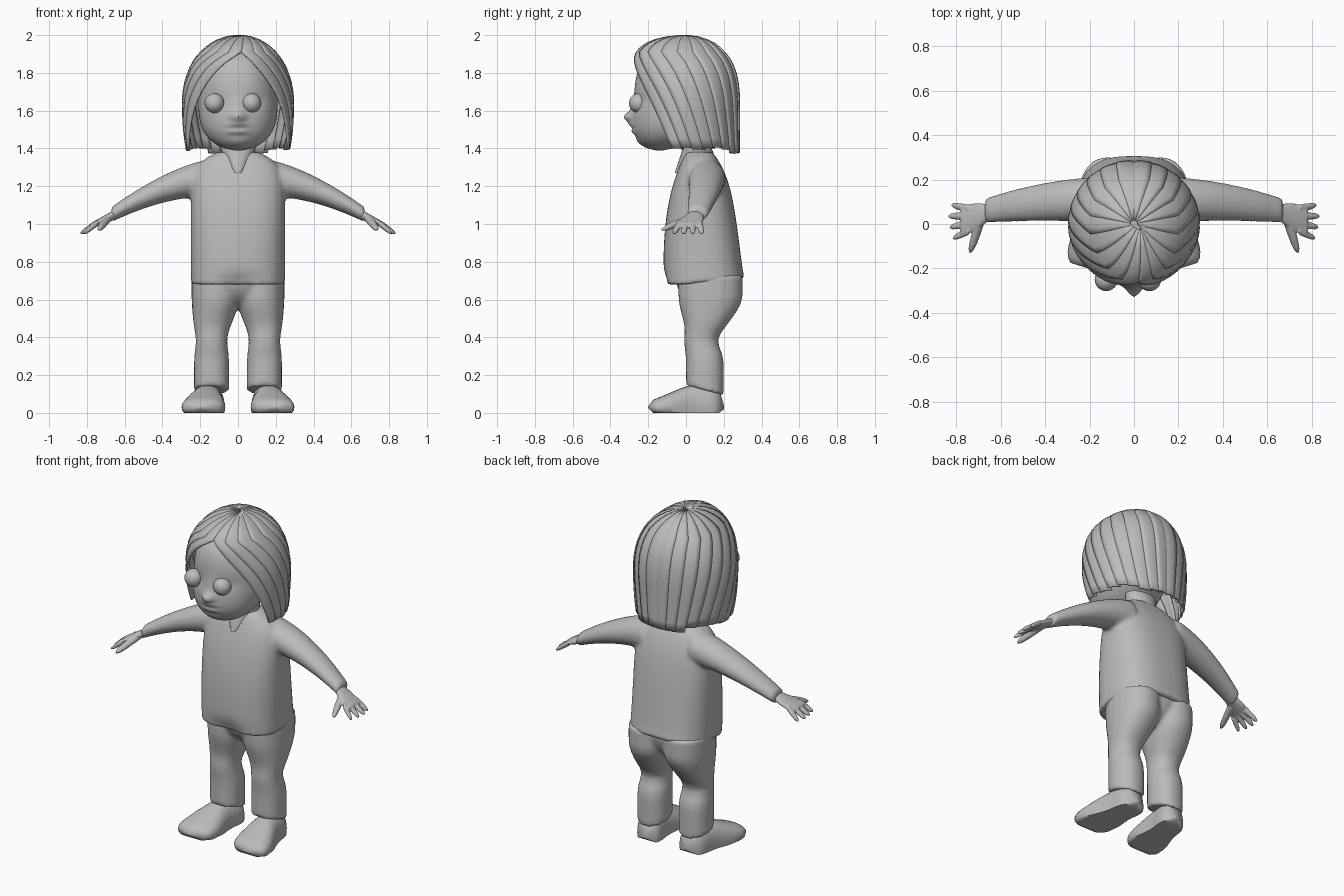
import bpy, bmesh, math, random
from mathutils import Vector

random.seed(4)
if "Cube" in bpy.data.objects:
    bpy.data.objects.remove(bpy.data.objects["Cube"])

SHADE = 0.5
GREY = (SHADE, SHADE, SHADE, 1)
clay = bpy.data.materials.new("plain grey")
clay.use_nodes = True
clay.diffuse_color = GREY
clay.node_tree.nodes["Principled BSDF"].inputs["Base Color"].default_value = GREY


def finish(name, bm, angle=50):
    mesh = bpy.data.meshes.new(name)
    bm.to_mesh(mesh)
    bm.free()
    mesh.materials.append(clay)
    obj = bpy.data.objects.new(name, mesh)
    bpy.context.collection.objects.link(obj)
    bpy.ops.object.select_all(action='DESELECT')
    obj.select_set(True)
    bpy.context.view_layer.objects.active = obj
    bpy.ops.object.shade_smooth_by_angle(angle=math.radians(angle))
    return obj


def fuse(name, parts, voxel):
    """Join overlapping parts into one smooth skin."""
    bpy.ops.object.select_all(action='DESELECT')
    for part in parts:
        part.select_set(True)
    bpy.context.view_layer.objects.active = parts[0]
    bpy.ops.object.join()
    parts[0].name = name
    skin = parts[0].modifiers.new("skin", 'REMESH')
    skin.mode = 'VOXEL'
    skin.voxel_size = voxel
    skin.use_smooth_shade = True
    soften = parts[0].modifiers.new("soften", 'SMOOTH')
    soften.iterations = 4


def mix(start, end, t):
    return start + (end - start) * t


def ease(low, high, value):
    """Smooth step from nought to one between low and high."""
    t = min(max((value - low) / (high - low), 0), 1)
    return t * t * (3 - 2 * t)


def bell(value, middle, width):
    return math.exp(-((value - middle) / width) ** 2)


def rounded(t, power):
    """Full in the middle, closing at both ends."""
    return math.sqrt(max(1 - abs(2 * t - 1) ** power, 0.01))


def loft(name, rule, axis="z", side=1, power=2, sides=24, steps=16, shape=None):
    """Skin rings along an axis; rule(t) gives ring centre and two radii."""
    bm = bmesh.new()
    rings = []
    for j in range(steps + 1):
        centre, across, along = rule(j / steps)
        ring = []
        for k in range(sides):
            angle = math.tau * k / sides
            c, s = math.cos(angle), math.sin(angle)
            c = math.copysign(abs(c) ** (2 / power), c) * across
            s = math.copysign(abs(s) ** (2 / power), s) * along
            offset = {"x": (0, c, s), "y": (c, 0, s), "z": (c, s, 0)}[axis]
            point = Vector(centre) + Vector(offset)
            if shape:
                shape(point)
            point.x *= side
            ring.append(bm.verts.new(point))
        rings.append(ring)
    for low, high in zip(rings, rings[1:]):
        for k in range(sides):
            bm.faces.new((low[k - 1], low[k], high[k], high[k - 1]))
    bm.faces.new(rings[0])
    bm.faces.new(rings[-1])
    bmesh.ops.recalc_face_normals(bm, faces=bm.faces)
    return finish(name, bm)


def ball(name, centre, radii):
    bm = bmesh.new()
    bmesh.ops.create_uvsphere(bm, u_segments=24, v_segments=16, radius=1)
    bmesh.ops.scale(bm, vec=radii, verts=bm.verts)
    bmesh.ops.translate(bm, vec=centre, verts=bm.verts)
    return finish(name, bm)


def bump(point, x, z, width, height, push):
    """Push the front of a surface out around a spot."""
    point.y -= push * bell(point.x, x, width) * bell(point.z, z, height)


# Head with modelled nose, lips, chin and eye sockets
def head_rule(t):
    girth = rounded(t, 3)
    centre = (0, -0.14 * (1 - t) ** 2, mix(1.39, 1.94, t))
    return centre, 0.21 * girth, mix(0.19, 0.29, t) * girth


def face(point):
    if point.y < -0.1:
        bump(point, 0, 1.565, 0.035, 0.03, 0.045)
        bump(point, 0, 1.62, 0.03, 0.05, 0.01)
        for lip in (1.525, 1.49):
            bump(point, 0, lip, 0.055, 0.015, 0.015)
        bump(point, 0, 1.43, 0.05, 0.03, 0.01)
        for x in (-0.1, 0.1):
            bump(point, x, 1.65, 0.05, 0.04, -0.01)


loft("head", head_rule, power=2.15, sides=72, steps=64, shape=face)
for name, x in (("right_eye", -0.125), ("left_eye", 0.07)):
    ball(name, (x, -0.25, 1.64), [0.052] * 3)

# Neck showing through the neckline
loft("neck", lambda t: ((0, 0.06, mix(1.27, 1.45, t)), 0.1 * max(t, 0.02) ** 0.25, mix(0.12, 0.06, t)))


# Shirt
def shirt_rule(t):
    front = -0.12 + 0.12 * t ** 3
    back = 0.31 - 0.09 * t - 0.08 * t ** 6
    width = 0.25 - 0.14 * t ** 12
    return (0, (front + back) / 2, mix(0.68, 1.38, t)), width, (back - front) / 2


def hem(point):
    if point.y < 0:
        bump(point, 0, 0.67, 0.11, 0.06, -0.035)
    else:
        point.z += point.y / 10 * bell(point.z, 0.68, 0.05)


shirt = [loft("shirt", shirt_rule, power=2.6, sides=40, steps=24, shape=hem)]


# Trousers
def leg_rule(t):
    z = mix(0.12, 0.73, t)
    hip = ease(0.4, 0.62, z)
    knee = bell(z, 0.38, 0.06)
    centre = (0.14 - 0.022 * hip, 0.1 + 0.03 * hip - 0.02 * knee, z)
    return centre, 0.093 + 0.035 * hip - 0.01 * knee, 0.1 + 0.07 * hip - 0.01 * knee


def cuff(point):
    point.z += (0.1 - point.y) * 0.3 * (1 - ease(0.1, 0.2, point.z))


trousers = [ball("trousers", (0, 0.115, 0.72), (0.23, 0.17, 0.17))]


# Shoe, from heel to toe
def shoe_rule(t):
    end = rounded(t, 8)
    width = mix(0.08, 0.115, ease(0.3, 0.8, t))
    top = mix(0.12, 0.045, ease(0.35, 1, t))
    return (mix(0.14, 0.195, t), mix(0.2, -0.2, t), 0.03), width * end, top * end


def sole(point):
    point.z = max(point.z, 0)


# Arm and hand
def sleeve_rule(t):
    centre = (mix(0.16, 0.67, t), 0.11 - 0.05 * t * t, 1.24 - 0.19 * t ** 1.6)
    return centre, 0.1 - 0.045 * t ** 1.5, mix(0.1, 0.04, t)


def palm_rule(t):
    centre = (mix(0.63, 0.78, t), mix(0.06, 0.01, t), mix(1.06, 0.99, t))
    return centre, mix(0.035, 0.065, ease(0, 0.7, t)), mix(0.03, 0.014, t)


def digit(name, root, tip, radius, axis, side):
    def rule(t):
        size = radius * mix(1, 0.8, t) * math.sqrt(1.1 - t ** 6)
        return Vector(root).lerp(Vector(tip), t), size, size
    return loft(name, rule, axis, side, sides=10, steps=8)


for side, word in ((1, "left"), (-1, "right")):
    trousers.append(loft(word + "_leg", leg_rule, side=side, power=2.2, shape=cuff))
    loft(word + "_shoe", shoe_rule, "y", side, power=2.3, shape=sole)
    shirt.append(loft(word + "_sleeve", sleeve_rule, "x", side))
    hand = [loft(word + "_palm", palm_rule, "x", side, steps=8)]
    for spread in range(4):
        # Fingers fan from the back of the hand to the front
        root = (0.745, 0.07 - 0.034 * spread, 1.005)
        tip = (0.84 - 0.014 * abs(spread - 1.3), 0.085 - 0.05 * spread, 0.95)
        hand.append(digit(word + "_finger", root, tip, 0.018, "x", side))
    hand.append(digit(word + "_thumb", (0.69, 0.02, 1.03), (0.737, -0.13, 0.97), 0.022, "y", side))
    fuse(word + "_hand", hand, 0.005)
fuse("shirt", shirt, 0.012)
fuse("trousers", trousers, 0.012)

# Hair: overlapping locks on a dome with a face opening
LOCKS, ROWS, COLS = 9, 18, 4


def hair_point(u, t, lift, side):
    drop = 0.0005 + 0.62 * t ** 1.5
    dome = 1 - min(drop / 0.4, 1)
    width = 0.295 * math.sqrt(1 - dome ** 2.4) - 0.025 * t ** 8
    front = mix(0.33, 0.25, t) * math.sqrt(1 - dome ** 5)
    back = 0.285 * math.sqrt(1 - dome ** 3)
    opening = 74 * (max(drop - 0.1, 0) * 1.92) ** 0.6
    angle = math.radians(mix(opening, 180, u))
    c, s = math.cos(angle), math.sin(angle)
    parting = 0.03 * (1 - ease(0, 0.2, drop)) * max(0, c)
    y = -c * lift * (front if c > 0 else back)
    return side * s * width * lift + parting, y, 2 - drop + (lift - 1) / 10


for side, word in ((1, "left"), (-1, "right")):
    for k in range(LOCKS):
        bm = bmesh.new()
        end = random.uniform(0.97, 1.01)
        grid = []
        for j in range(ROWS + 1):
            row = []
            for w in (c / COLS for c in range(COLS + 1)):
                u = min((k + w * 1.3) / LOCKS, 1.02)
                lift = mix(1.015, 0.98, w) + 0.012 * math.sin(math.pi * w)
                row.append(bm.verts.new(hair_point(u, end * j / ROWS, lift, side)))
            grid.append(row)
        for low, high in zip(grid, grid[1:]):
            for c in range(COLS):
                quad = (low[c], high[c], high[c + 1], low[c + 1])
                bm.faces.new(quad if side > 0 else quad[::-1])
        lock = finish(f"{word}_hair_lock_{k + 1}", bm, 35)
        thick = lock.modifiers.new("thickness", 'SOLIDIFY')
        thick.thickness = 0.01
        thick.offset = -1
